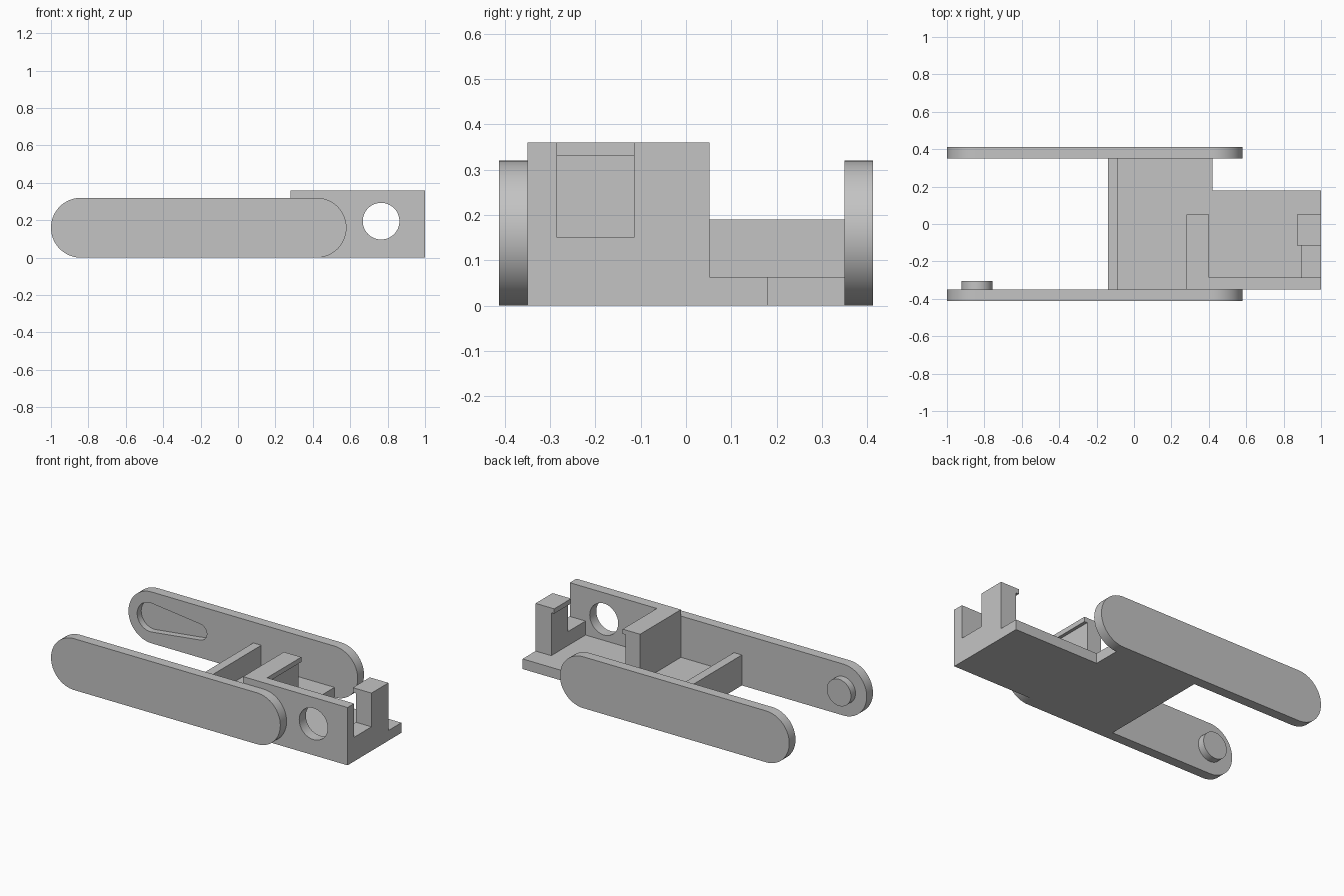
import bpy
import bmesh
from math import acos, cos, sin, pi, radians
from mathutils import Vector

cube = bpy.data.objects.get("Cube")
if cube:
    bpy.data.objects.remove(cube, do_unlink=True)

grey = bpy.data.materials.new("plain grey")
grey.use_nodes = True
grey.diffuse_color = (0.55, 0.55, 0.55, 1)
grey.node_tree.nodes["Principled BSDF"].inputs["Base Color"].default_value = (0.55, 0.55, 0.55, 1)


def prism(name, outline, axis, start, end):
    """Extrude a flat outline along axis y (outline in x, z) or z (outline in x, y)."""
    place = (lambda u, v, d: Vector((u, d, v))) if axis == "y" else (lambda u, v, d: Vector((u, v, d)))
    bm = bmesh.new()
    face = bm.faces.new([bm.verts.new(place(u, v, start)) for u, v in outline])
    result = bmesh.ops.extrude_face_region(bm, geom=[face])
    moved = [g for g in result["geom"] if isinstance(g, bmesh.types.BMVert)]
    bmesh.ops.translate(bm, verts=moved, vec=place(0, 0, end - start))
    bmesh.ops.recalc_face_normals(bm, faces=bm.faces)
    mesh = bpy.data.meshes.new(name)
    bm.to_mesh(mesh)
    bm.free()
    mesh.materials.append(grey)
    obj = bpy.data.objects.new(name, mesh)
    bpy.context.collection.objects.link(obj)
    return obj


def box(name, x0, x1, y0, y1, z0, z1):
    return prism(name, [(x0, y0), (x1, y0), (x1, y1), (x0, y1)], "z", z0, z1)


def rounded(x0, r0, x1, r1, z, steps=32):
    """Outline around two circles joined by tangent lines."""
    a = acos((r0 - r1) / (x1 - x0))
    right = [-a + 2 * a * i / steps for i in range(steps + 1)]
    left = [a + 2 * (pi - a) * i / steps for i in range(steps + 1)]
    return ([(x1 + r1 * cos(t), z + r1 * sin(t)) for t in right]
            + [(x0 + r0 * cos(t), z + r0 * sin(t)) for t in left])


def circle(x, z, r, steps=64):
    return [(x + r * cos(2 * pi * i / steps), z + r * sin(2 * pi * i / steps)) for i in range(steps)]


def select(obj):
    bpy.ops.object.select_all(action="DESELECT")
    obj.select_set(True)
    bpy.context.view_layer.objects.active = obj


def cut(obj, cutter):
    mod = obj.modifiers.new("cut", "BOOLEAN")
    mod.operation = "DIFFERENCE"
    mod.solver = "EXACT"
    mod.object = cutter
    select(obj)
    bpy.ops.object.modifier_apply(modifier=mod.name)
    bpy.data.objects.remove(cutter, do_unlink=True)


def smooth(obj):
    select(obj)
    bpy.ops.object.shade_smooth_by_angle(angle=radians(30))


INNER, OUTER, FLOOR, TOP = 0.35, 0.412, 0.063, 0.36

# Side arms, pin and blind tapered slot
arm_outline = rounded(-0.84, 0.16, 0.42, 0.16, 0.16)
front_arm = prism("front_arm", arm_outline, "y", -OUTER, -INNER)
back_arm = prism("back_arm", arm_outline, "y", INNER, OUTER)
cut(back_arm, prism("slot_cutter", rounded(-0.85, 0.09, -0.51, 0.05, 0.16), "y", 0.3, 0.39))
pin = prism("pin", circle(-0.84, 0.16, 0.083), "y", -INNER, -0.305)

# Stepped base plate and low cross wall
prism("base_plate", [(-0.14, -INNER), (1, -INNER), (1, 0.18), (0.42, 0.18),
                     (0.42, INNER), (-0.14, INNER)], "z", 0, FLOOR)
box("cross_wall", -0.14, -0.085, -INNER, INNER, FLOOR, 0.19)

# Front wall with round hole
front_wall = box("front_wall", 0.28, 1, -INNER, -0.285, FLOOR, TOP)
cut(front_wall, prism("hole_cutter", circle(0.765, 0.195, 0.098), "y", -0.5, -0.2))

# Inner clip: upright with a lip facing the end
prism("inner_clip", [(0.28, FLOOR), (0.38, FLOOR), (0.38, 0.33), (0.4, 0.33),
                     (0.4, TOP), (0.28, TOP)], "y", -0.285, 0.052)

# End clip: tall post with a lip facing inward, beside a low wall
prism("end_clip", [(0.892, FLOOR), (1, FLOOR), (1, TOP), (0.872, TOP),
                   (0.872, 0.33), (0.892, 0.33)], "y", -0.115, 0.052)
box("end_low_wall", 0.892, 1, -0.285, -0.115, FLOOR, 0.15)

for part in (front_arm, back_arm, pin, front_wall):
    smooth(part)
